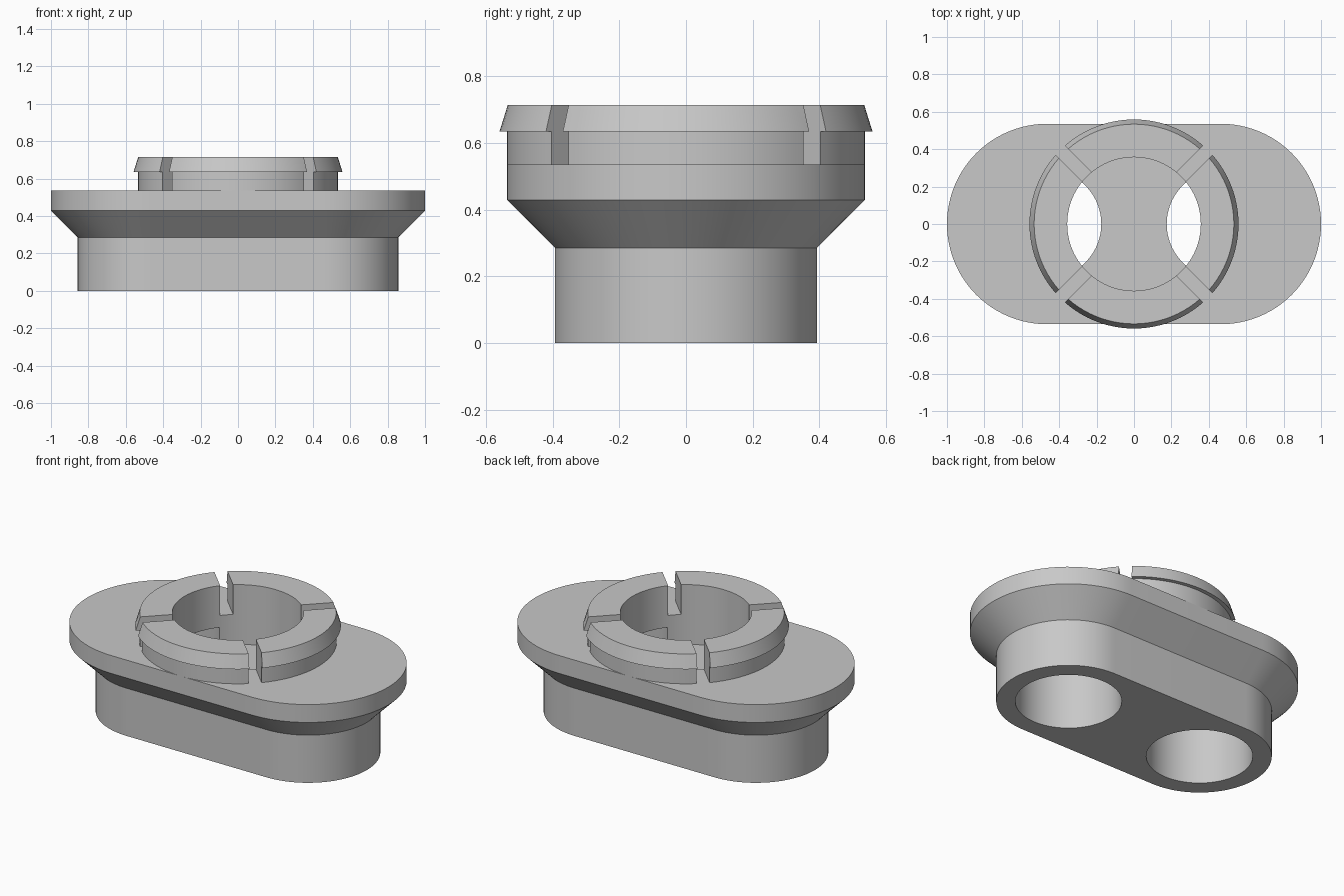
import bpy, bmesh
from math import pi, cos, sin

cube = bpy.data.objects.get("Cube")
if cube:
    bpy.data.objects.remove(cube, do_unlink=True)

U = 1 / 28            # design unit: half the length is 28 units
SEGS = 96
CENTRE = 13 * U       # offset of the rounded ends and lower holes
BORE = 10 * U

grey = bpy.data.materials.new("plain grey")
grey.use_nodes = True
colour = (0.58, 0.58, 0.58, 1)
grey.diffuse_color = colour
grey.node_tree.nodes["Principled BSDF"].inputs["Base Color"].default_value = colour


def circle(r, z):
    return [(r * cos(2 * pi * i / SEGS), r * sin(2 * pi * i / SEGS), z) for i in range(SEGS)]


def stadium(r, z):
    half = SEGS // 2
    pts = []
    for side, start in ((1, -pi / 2), (-1, pi / 2)):
        for i in range(half + 1):
            a = start + pi * i / half
            pts.append((side * CENTRE + r * cos(a), r * sin(a), z))
    return pts


def loft(name, loops, closed=False):
    """Skin a stack of loops; cap the ends, or join last to first."""
    bm = bmesh.new()
    rows = [[bm.verts.new(p) for p in loop] for loop in loops]
    n = len(rows[0])
    pairs = list(zip(rows, rows[1:]))
    if closed:
        pairs.append((rows[-1], rows[0]))
    else:
        bm.faces.new(rows[0][::-1])
        bm.faces.new(rows[-1])
    for a, b in pairs:
        for i in range(n):
            j = (i + 1) % n
            bm.faces.new((a[i], a[j], b[j], b[i]))
    bmesh.ops.recalc_face_normals(bm, faces=bm.faces)
    mesh = bpy.data.meshes.new(name)
    bm.to_mesh(mesh)
    bm.free()
    mesh.materials.append(grey)
    obj = bpy.data.objects.new(name, mesh)
    bpy.context.collection.objects.link(obj)
    return obj


def activate(obj):
    bpy.ops.object.select_all(action='DESELECT')
    obj.select_set(True)
    bpy.context.view_layer.objects.active = obj


def cut(obj, cutter):
    """Subtract the cutter from the object and discard it."""
    cutter.hide_render = True
    activate(obj)
    mod = obj.modifiers.new("cut", 'BOOLEAN')
    mod.operation = 'DIFFERENCE'
    mod.solver = 'EXACT'
    mod.object = cutter
    bpy.ops.object.modifier_apply(modifier=mod.name)
    bpy.data.objects.remove(cutter, do_unlink=True)


# Oblong body: narrow base, sloped shoulder, wide flange
body = loft("oblong_body", [stadium(r * U, z * U) for r, z in
                            ((11, 0), (11, 8), (15, 12), (15, 15))])

# Round bore from the top, meeting two round holes from below
cut(body, loft("bore_cutter", [circle(BORE, 10 * U), circle(BORE, 20 * U)]))
for side in (-1, 1):
    hole = loft("hole_cutter", [circle(8.1 * U, -U), circle(8.1 * U, 13 * U)])
    hole.location.x = side * CENTRE
    cut(body, hole)

# Snap ring with a tapered lip
ring = loft("snap_ring", [circle(r * U, z * U) for r, z in
                          ((10, 15), (15, 15), (15, 17.75), (15.65, 17.75),
                           (14.95, 20), (10, 20))], closed=True)

# Two diagonal slots split the ring into four clips
for angle in (pi / 4, -pi / 4):
    bpy.ops.mesh.primitive_cube_add(size=1, location=(0, 0, 18 * U), rotation=(0, 0, angle))
    slot = bpy.context.object
    slot.scale = (2, 2 * U, 10 * U)
    slot.data.materials.append(grey)
    bpy.context.view_layer.update()
    cut(ring, slot)

for obj in (body, ring):
    activate(obj)
    bpy.ops.object.shade_smooth_by_angle(angle=pi / 7)
